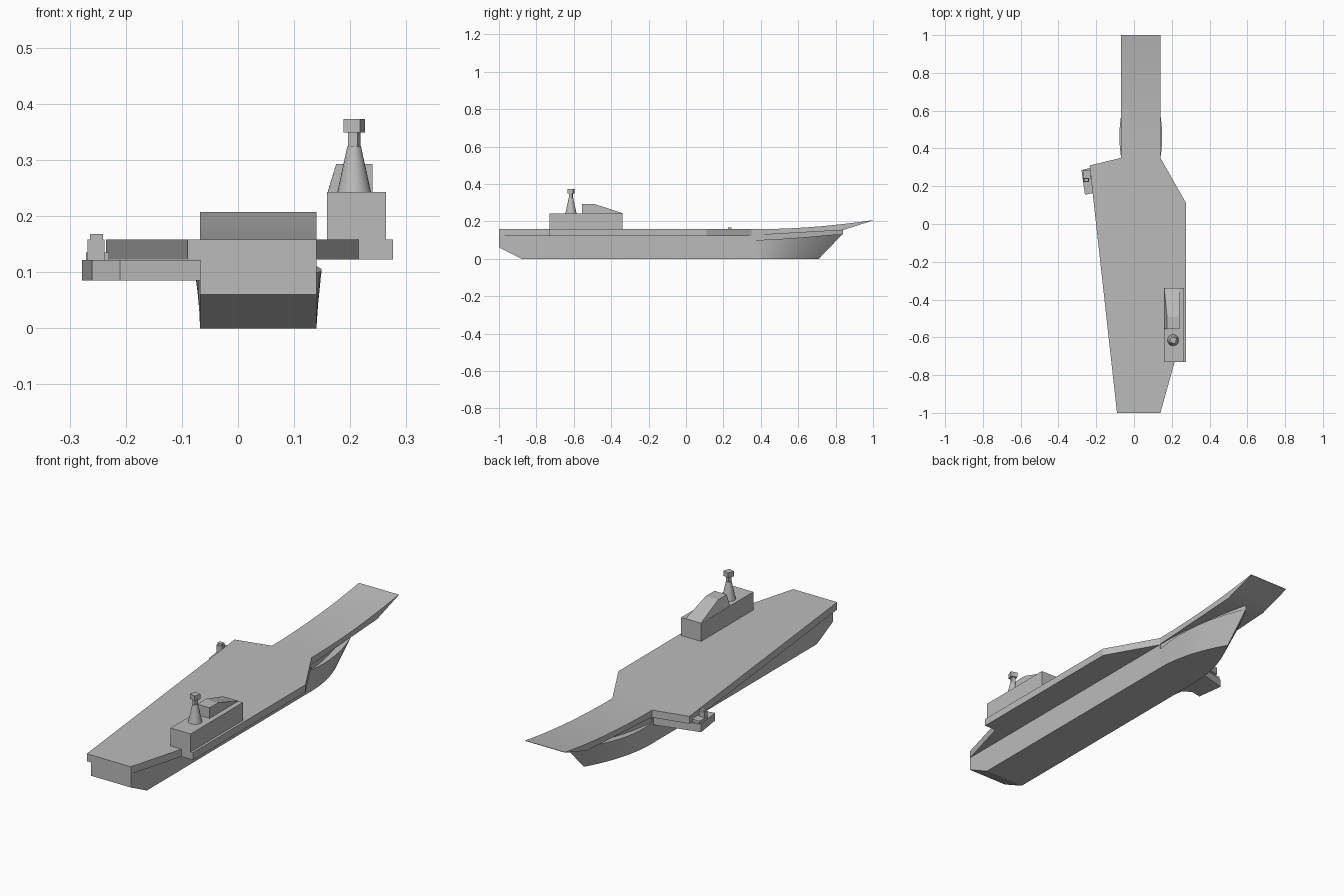
import bpy, bmesh, math

cube = bpy.data.objects.get("Cube")
if cube:
    bpy.data.objects.remove(cube, do_unlink=True)

grey = bpy.data.materials.new("hull grey")
grey.use_nodes = True
COLOUR = (0.5, 0.5, 0.5, 1)
grey.diffuse_color = COLOUR
grey.node_tree.nodes["Principled BSDF"].inputs["Base Color"].default_value = COLOUR

MID = 0.036      # hull centre line in x
HALF = 0.104     # hull half width
DECK = 0.158     # flight deck height
UNDER = 0.125    # underside of the deck slab
BREAK = 0.35     # where the bow and ramp begin


def loft(name, rings, smooth=False):
    """Skin a list of equal-length rings and cap both ends."""
    bm = bmesh.new()
    rows = [[bm.verts.new(p) for p in ring] for ring in rings]
    n = len(rows[0])
    for a, b in zip(rows, rows[1:]):
        for i in range(n):
            j = (i + 1) % n
            bm.faces.new((a[i], a[j], b[j], b[i]))
    bm.faces.new(rows[0])
    bm.faces.new(rows[-1])
    bmesh.ops.remove_doubles(bm, verts=bm.verts, dist=1e-5)
    bmesh.ops.recalc_face_normals(bm, faces=bm.faces)
    mesh = bpy.data.meshes.new(name)
    bm.to_mesh(mesh)
    bm.free()
    mesh.materials.append(grey)
    ob = bpy.data.objects.new(name, mesh)
    bpy.context.collection.objects.link(ob)
    if smooth:
        bpy.ops.object.select_all(action='DESELECT')
        ob.select_set(True)
        bpy.context.view_layer.objects.active = ob
        bpy.ops.object.shade_smooth_by_angle(angle=math.radians(35))
    return ob


def prism(name, outline, z0, z1):
    return loft(name, [[(x, y, z) for x, y in outline] for z in (z0, z1)])


def box(name, x0, x1, y0, y1, z0, z1):
    return prism(name, [(x0, y0), (x1, y0), (x1, y1), (x0, y1)], z0, z1)


def turned(name, x, y, profile, sides, turn=0.0, smooth=False):
    """Stack of regular polygons given as (radius, height)."""
    angles = [turn + 2 * math.pi * i / sides for i in range(sides)]
    return loft(name, [[(x + r * math.cos(a), y + r * math.sin(a), z) for a in angles]
                       for r, z in profile], smooth)


def section(y0, half0, z0, y1, half1, z1):
    """Four-cornered cross-section from a bottom edge to a top edge."""
    return [(MID - half0, y0, z0), (MID + half0, y0, z0),
            (MID + half1, y1, z1), (MID - half1, y1, z1)]


# Aft hull with raked stern
loft("main_hull", [section(-1, HALF, 0.06, -1, HALF, UNDER),
                   section(-0.88, HALF, 0, -0.88, HALF, UNDER),
                   section(BREAK, HALF, 0, BREAK, HALF, UNDER)])

# Flared bow narrowing to the stem, and the recessed wall above it
bow, wall = [], []
STEPS = 16
for i in range(STEPS + 1):
    t = i / STEPS
    y_low, y_top = BREAK + 0.36 * t, BREAK + 0.49 * t
    flare = HALF * (1 - t ** 2.2) + 0.075 * t * (1 - t)
    bow.append(section(y_low, HALF * (1 - t ** 2), 0,
                       y_top, flare, 0.1 + 0.035 * t ** 1.5))
    inner = 0.1 * (1 - t ** 1.6)
    wall.append(section(y_top, inner, 0.095 + 0.035 * t, y_top, inner, UNDER + 0.033 * t))
loft("bow", bow, True)
loft("bow_upper_wall", wall, True)

# Flat flight deck with the angled side
prism("flight_deck", [(-0.09, -1), (0.14, -1), (0.215, -0.73), (0.276, -0.73),
                      (0.276, 0.11), (0.14, BREAK), (-0.068, BREAK),
                      (-0.235, 0.31)], UNDER - 0.002, DECK)

# Upswept launch ramp tapering to a thin lip
ramp = []
for i in range(13):
    t = i / 12
    y = BREAK + 0.65 * t
    top = DECK + 0.049 * t ** 2
    low = UNDER + 0.028 * t / 0.75 if t <= 0.75 else 0.153 + 0.052 * (t - 0.75) / 0.25
    ramp.append(section(y, HALF, low, y, HALF, top))
loft("launch_ramp", ramp, True)

# Side sponson with its small gun mount
prism("side_sponson", [(-0.068, 0.34), (-0.278, 0.285), (-0.26, 0.155),
                       (-0.21, 0.165), (-0.068, 0.08)], 0.085, 0.122)
box("gun_base", -0.271, -0.23, 0.235, 0.285, 0.122, 0.135)
box("gun_pedestal", -0.268, -0.238, 0.222, 0.244, 0.122, DECK)
box("gun_head", -0.264, -0.241, 0.224, 0.242, DECK, 0.168)

# Island block and sloping bridge
box("island", 0.159, 0.264, -0.73, -0.34, DECK, 0.243)
BASE, ROOF = 0.243, 0.293
loft("bridge", [
    [(0.16, -0.555, BASE), (0.24, -0.555, BASE), (0.24, -0.555, ROOF), (0.175, -0.555, ROOF)],
    [(0.16, -0.49, BASE), (0.24, -0.49, BASE), (0.24, -0.49, ROOF), (0.175, -0.49, ROOF)],
    [(0.16, -0.34, BASE), (0.24, -0.34, BASE), (0.24, -0.34, BASE + 0.001),
     (0.16, -0.34, BASE + 0.001)]])

# Conical mast, neck and slightly turned sensor head
MAST = (0.207, -0.615)
TURN = math.radians(45 - 17)
turned("mast", *MAST, [(0.03, BASE), (0.012, 0.325)], 24, smooth=True)
turned("mast_neck", *MAST, [(0.0125, 0.32), (0.0125, 0.35)], 4, TURN)
turned("sensor_head", *MAST, [(0.022, 0.349), (0.022, 0.373)], 4, TURN)
